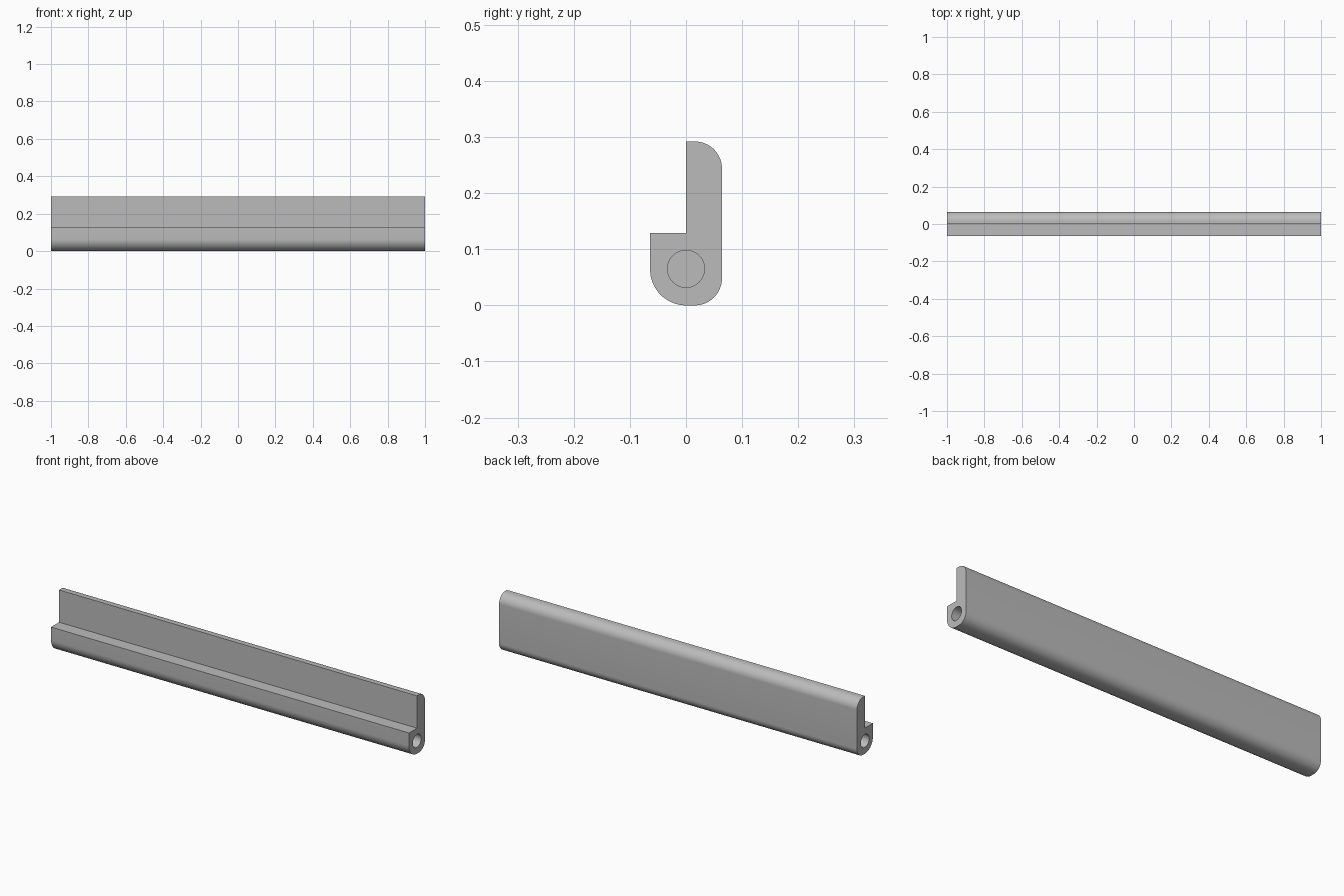
import bpy
import bmesh
from math import cos, sin, radians, pi
from mathutils import Matrix, Vector

cube = bpy.data.objects.get("Cube")
if cube:
    bpy.data.objects.remove(cube, do_unlink=True)

HALF_LENGTH = 1.0
HALF_DEPTH = 0.064
HEIGHT = 0.292
LEDGE = 0.129
BACK_RADIUS = 0.048
HOLE_RADIUS = 0.033
HOLE_DEPTH = 0.2

grey = bpy.data.materials.new("plain grey")
grey.use_nodes = True
colour = (0.5, 0.5, 0.5, 1)
grey.diffuse_color = colour
grey.node_tree.nodes["Principled BSDF"].inputs["Base Color"].default_value = colour


def arc(y, z, radius, start, steps=16):
    """Quarter circle, anticlockwise, in the y-z plane."""
    angles = [radians(start + 90 * i / steps) for i in range(steps + 1)]
    return [(y + radius * cos(a), z + radius * sin(a)) for a in angles]


def make_object(name, bm):
    bmesh.ops.recalc_face_normals(bm, faces=bm.faces)
    mesh = bpy.data.meshes.new(name)
    bm.to_mesh(mesh)
    bm.free()
    mesh.materials.append(grey)
    obj = bpy.data.objects.new(name, mesh)
    bpy.context.collection.objects.link(obj)
    return obj


# Hinge bar: upright leaf with a rounded barrel, swept along x
back = HALF_DEPTH - BACK_RADIUS
profile = [(0, HEIGHT), (0, LEDGE), (-HALF_DEPTH, LEDGE)]
profile += arc(0, HALF_DEPTH, HALF_DEPTH, 180)
profile += arc(back, BACK_RADIUS, BACK_RADIUS, 270)
profile += arc(back, HEIGHT - BACK_RADIUS, BACK_RADIUS, 0)
bm = bmesh.new()
end = bm.faces.new([bm.verts.new((-HALF_LENGTH, y, z)) for y, z in profile])
sweep = bmesh.ops.extrude_face_region(bm, geom=[end], use_keep_orig=True)
moved = [v for v in sweep["geom"] if isinstance(v, bmesh.types.BMVert)]
bmesh.ops.translate(bm, verts=moved, vec=Vector((2 * HALF_LENGTH, 0, 0)))
bar = make_object("hinge_bar", bm)

# Blind pin hole in each end
bm = bmesh.new()
for side in (-1, 1):
    place = Matrix.Translation((side * HALF_LENGTH, 0, HALF_DEPTH + 0.001))
    bmesh.ops.create_cone(
        bm, cap_ends=True, segments=48, radius1=HOLE_RADIUS, radius2=HOLE_RADIUS,
        depth=2 * HOLE_DEPTH, matrix=place @ Matrix.Rotation(pi / 2, 4, "Y"))
cutter = make_object("pin_hole_cutter", bm)
cutter.hide_render = True

bpy.ops.object.select_all(action="DESELECT")
bar.select_set(True)
bpy.context.view_layer.objects.active = bar
cut = bar.modifiers.new("pin holes", "BOOLEAN")
cut.operation = "DIFFERENCE"
cut.solver = "EXACT"
cut.object = cutter
bpy.ops.object.modifier_apply(modifier=cut.name)
bpy.data.objects.remove(cutter, do_unlink=True)

bpy.ops.object.shade_smooth_by_angle(angle=radians(30))
